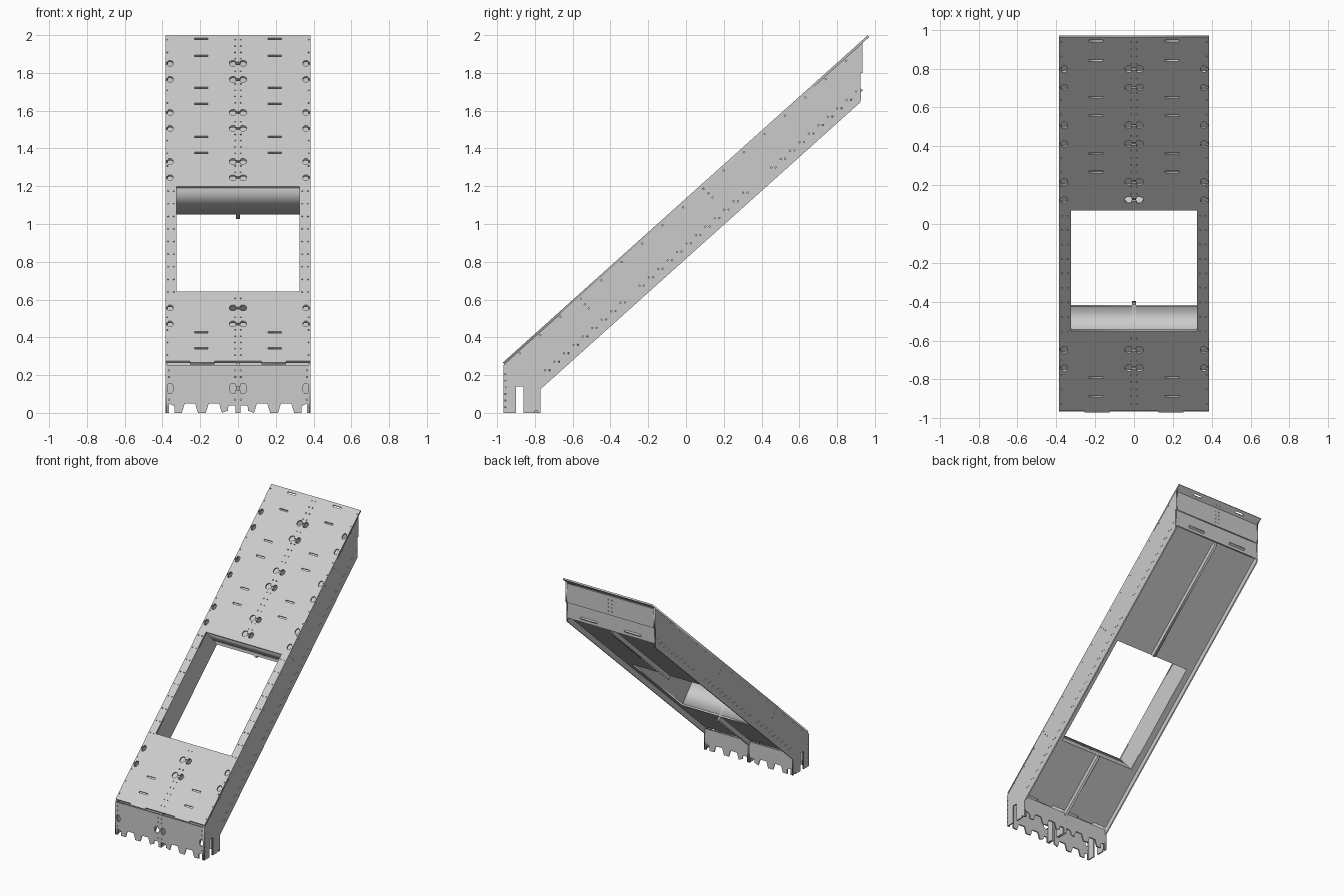
import bpy
from math import atan2, sin, cos, tan, pi
from mathutils import Matrix

if "Cube" in bpy.data.objects:
    bpy.data.objects.remove(bpy.data.objects["Cube"])

ANG = atan2(1.74, 1.94)
S, C, T = sin(ANG), cos(ANG), tan(ANG)
Y0, Z0 = -0.97, 0.266        # lower front corner of the sloping deck
TH = 0.012                   # sheet thickness
HALF = 0.385
U_END = (1.94 - S * TH) / C
OPEN_A, OPEN_B, OPEN_X = 0.42 / C, 1.04 / C, 0.325
DEPTH, RIB = 0.20, 0.232


def P(u, d):
    """Side-view (y, z) point at distance u up the slope and depth d under it."""
    return (Y0 + C * u + S * d, Z0 + S * u - C * d)


def zl(y, d):
    return Z0 + (y - Y0) * T - d / C


def sheet(name, outline, holes, matrix, thick=TH):
    """Flat sheet with holes, made from a filled 2D curve."""
    cu = bpy.data.curves.new(name, 'CURVE')
    cu.dimensions = '2D'
    cu.fill_mode = 'BOTH'
    cu.extrude = thick / 2
    for pts in [outline] + holes:
        sp = cu.splines.new('POLY')
        sp.points.add(len(pts) - 1)
        for p, (a, b) in zip(sp.points, pts):
            p.co = (a, b, 0, 1)
        sp.use_cyclic_u = True
    ob = bpy.data.objects.new(name, cu)
    bpy.context.collection.objects.link(ob)
    ob.matrix_world = matrix
    bpy.ops.object.select_all(action='DESELECT')
    ob.select_set(True)
    bpy.context.view_layer.objects.active = ob
    bpy.ops.object.convert(target='MESH')
    return ob


def profile(name, pts, x, thick=0.01, holes=()):
    """Sheet standing in the y-z plane, centred on x."""
    m = Matrix(((0, 0, 1, x), (1, 0, 0, 0), (0, 1, 0, 0), (0, 0, 0, 1)))
    return sheet(name, pts, list(holes), m, thick)


def wall(name, pts, y, holes=()):
    """Sheet standing in the x-z plane, centred on y."""
    m = Matrix(((1, 0, 0, 0), (0, 0, -1, y), (0, 1, 0, 0), (0, 0, 0, 1)))
    return sheet(name, pts, list(holes), m, 0.01)


def slope(depth):
    return (Matrix.Translation((0, Y0, Z0)) @ Matrix.Rotation(ANG, 4, 'X')
            @ Matrix.Translation((0, 0, -depth - TH / 2)))


def rect(x0, x1, y0, y1):
    return [(x0, y0), (x1, y0), (x1, y1), (x0, y1)]


def bolt(x, y, r=0.004):
    return [(x + r * cos(k * pi / 3), y + r * sin(k * pi / 3)) for k in range(6)]


BOW = [(0, .008), (.012, .008), (.016, .022), (.034, .022), (.046, .01),
       (.046, -.01), (.034, -.022), (.016, -.022), (.012, -.008), (0, -.008)]


def bows(v, k=1.0):
    """Bow-tie opening in the middle plus a half one at each edge."""
    full = BOW[1:-1] + [(-a, -b) for a, b in BOW[1:-1]]
    out = [[(a, v + b * k) for a, b in full]]
    for s in (-1, 1):
        out.append([(s * (.382 - a * .85), v + b * k) for a, b in BOW])
    return out


# Sloping deck with opening, key holes, slots and bolt holes
bow_u = [(z - .26) / S for z in (.465, .55, 1.24, 1.325, 1.5, 1.585, 1.76, 1.845)]
slot_u = [(z - .26) / S for z in (.335, .42, 1.37, 1.455, 1.63, 1.715, 1.885, 1.975)]
opening = rect(-OPEN_X, OPEN_X, OPEN_A, OPEN_B)
holes = [opening]
for u in bow_u:
    holes += bows(u)
for u in slot_u:
    for s in (-1, 1):
        holes.append(rect(s * .195 - .036, s * .195 + .036, u - .006, u + .006))
for i in range(51):
    u = .06 + i * .05
    if u > U_END - .03 or any(abs(u - b) < .03 for b in bow_u):
        continue
    inside = OPEN_A - .02 < u < OPEN_B + .02
    for x in ((.34, .37) if inside else (.015, .374)):
        if i % 2 == 0 or x < .3:
            holes += [bolt(x, u), bolt(-x, u)]
deck = [(-HALF, .012), (-.255, .012), (-.255, 0), (-.125, 0), (-.125, .012),
        (.125, .012), (.125, 0), (.255, 0), (.255, .012), (HALF, .012),
        (HALF, U_END), (-HALF, U_END)]
sheet("top_deck", deck, holes, slope(0))

# Lower deck with tabs at both ends
E0, E1 = .095, 2.362
low = [(-.374, E0), (-.26, E0), (-.26, E0 - .014), (-.12, E0 - .014), (-.12, E0),
       (.12, E0), (.12, E0 - .014), (.26, E0 - .014), (.26, E0), (.374, E0),
       (.374, E1), (.26, E1), (.26, E1 + .02), (.12, E1 + .02), (.12, E1),
       (-.12, E1), (-.12, E1 + .02), (-.26, E1 + .02), (-.26, E1), (-.374, E1)]
sheet("lower_deck", low, [opening], slope(DEPTH - TH))

# Side walls with a slotted foot and rows of bolt holes
side = [(-.965, 0), (-.965, zl(-.965, TH)), (.935, zl(.935, TH)), (.935, 1.8),
        (.925, 1.8), (.925, zl(.925, .238)), (-.77, zl(-.77, .238)), (-.77, 0),
        (-.785, 0), (-.785, .012), (-.80, .012), (-.80, 0),
        (-.86, 0), (-.86, .14), (-.90, .14), (-.90, 0)]
side_holes = []
for i in range(34):
    u = .14 + i * .067
    if i not in (9, 22, 23):
        side_holes += [bolt(*P(u, .18)), bolt(*P(u + .018, .195))]
for i in range(17):
    side_holes.append(bolt(*P(.1 + i * .145, .024)))
for u in (.53, 1.41):
    side_holes += [bolt(*P(u, d)) for d in (.06, .09)]
side_holes += [bolt(-.957, .03 + i * .035) for i in range(6)]
for s, n in ((-1, "left"), (1, "right")):
    profile(n + "_side_wall", side, s * (HALF - .005), .01, side_holes)
    profile(n + "_opening_wall",
            [P(OPEN_A, TH), P(OPEN_B, TH), P(OPEN_B, DEPTH), P(OPEN_A, DEPTH)],
            s * (OPEN_X + .005))

# Cross walls at the ends of the opening
for n, u in (("lower", OPEN_A - .005), ("upper", OPEN_B + .005)):
    a, b = u - .005, u + .005
    profile(n + "_opening_wall", [P(a, TH), P(b, TH), P(b, DEPTH), P(a, DEPTH)],
            0, .67)

# Middle ribs
profile("lower_middle_rib",
        [(-.955, 0), (-.955, zl(-.955, TH)), P(OPEN_A, TH), P(OPEN_A, RIB),
         (-.77, zl(-.77, RIB)), (-.77, 0), (-.86, 0), (-.86, .14),
         (-.90, .14), (-.90, 0)], 0, .02)
profile("upper_middle_rib",
        [P(OPEN_B, TH), (.915, zl(.915, TH)), (.915, zl(.915, RIB)),
         P(OPEN_B, RIB)], 0, .02)


# Front and rear foot walls with notched bottom edges
def notched(top):
    half = [(.012, 0), (.012, .04), (.045, .04), (.052, .03), (.052, .012), (.085, 0),
            (.1, .05), (.155, .05), (.17, 0), (.212, 0), (.227, .05), (.282, .05),
            (.297, 0), (.335, 0), (.335, .035), (.365, .05), (.365, 0), (.375, 0)]
    return ([(-a, b) for a, b in reversed(half)] + half
            + [(.375, top), (-.375, top)])


front_holes = bows(.13, 1.2)
for z in (.07, .19, .225):
    front_holes += [bolt(s * x, z) for s in (-1, 1) for x in (.015, .365)]
wall("front_wall", notched(zl(-.965, TH)), -.96, front_holes)
wall("rear_foot_wall", notched(.165), -.775)

# Two-piece back wall under the upper lip
back_bolts = [bolt(s * .015, z) for s in (-1, 1) for z in (1.83, 1.86, 1.89, 1.92)]
wall("upper_back_wall", rect(-.375, .375, 1.8, zl(.925, TH)), .93, back_bolts)
wall("lower_back_wall", rect(-.375, .375, 1.675, 1.8), .92)
